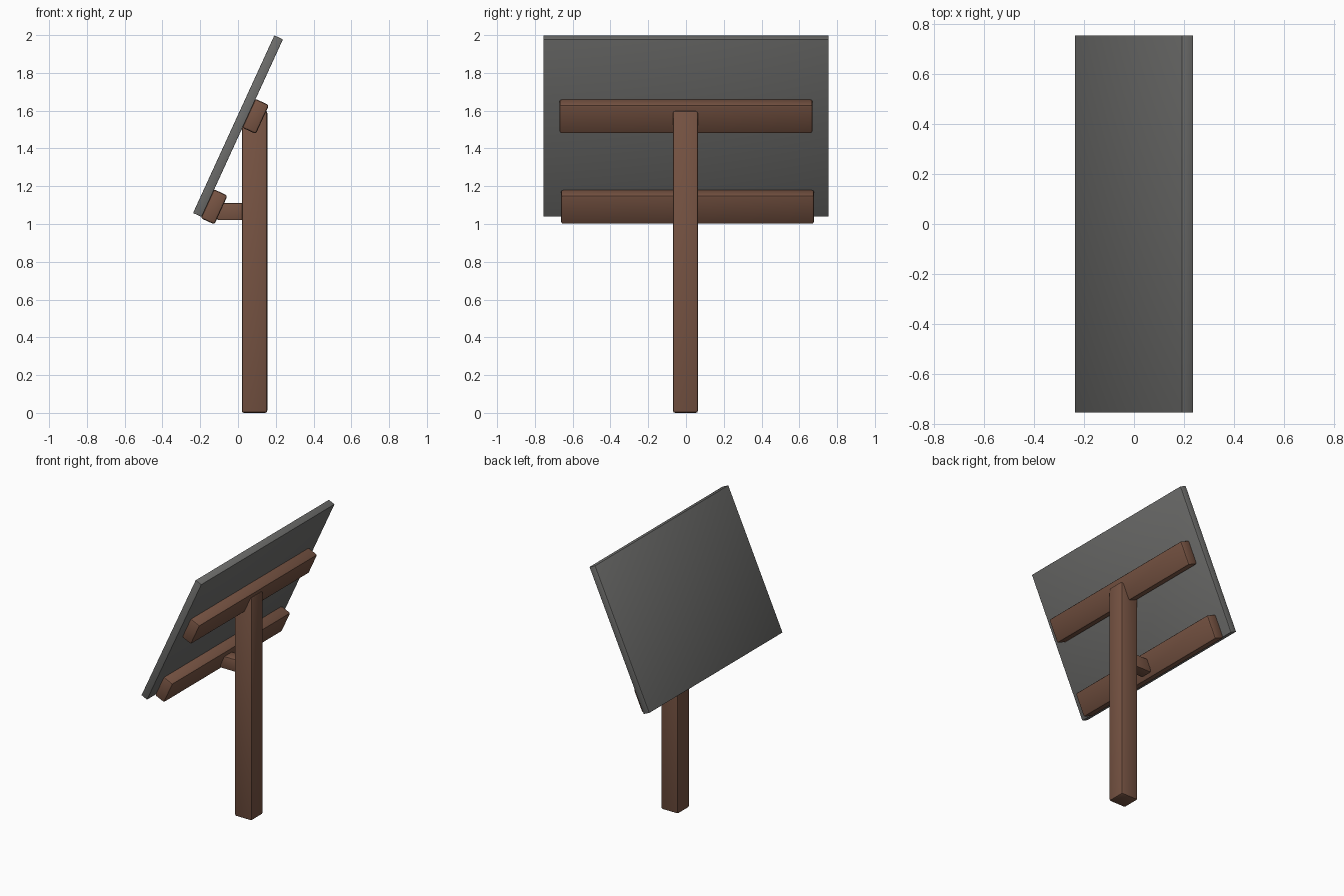
import bpy, math
from mathutils import Vector

if "Cube" in bpy.data.objects:
    bpy.data.objects.remove(bpy.data.objects["Cube"])

TILT = math.radians(24.6)
CENTRE = Vector((0, 0, 1.518))
ALONG = Vector((math.sin(TILT), 0, math.cos(TILT)))    # up the board
NORMAL = Vector((math.cos(TILT), 0, -math.sin(TILT)))  # out of its back


def material(name, colour):
    m = bpy.data.materials.new(name)
    m.diffuse_color = (*colour, 1)
    m.use_nodes = True
    m.node_tree.nodes["Principled BSDF"].inputs["Base Color"].default_value = m.diffuse_color
    return m


wood = material("brown wood", (0.185, 0.088, 0.056))
grey = material("grey board", (0.155, 0.155, 0.15))


def box(name, loc, size, mat, tilt=0, bevel=0.012):
    bpy.ops.mesh.primitive_cube_add(size=1, location=loc)
    o = bpy.context.object
    o.name = name
    o.scale = size
    bpy.ops.object.transform_apply(location=False, rotation=False, scale=True)
    o.rotation_euler = (0, tilt, 0)
    o.data.materials.append(mat)
    b = o.modifiers.new("soft edges", 'BEVEL')
    b.width = bevel
    b.segments = 2
    bpy.ops.object.modifier_apply(modifier=b.name)
    bpy.ops.object.shade_smooth_by_angle(angle=math.radians(35))
    return o


# Upright post
box("post", (0.0875, -0.003, 0.8), (0.135, 0.133, 1.6), wood)

# Short strut from post to the lower rail
box("strut", (-0.03, -0.003, 1.065), (0.16, 0.09, 0.09), wood, bevel=0.008)

# Tilted board
box("board", CENTRE, (0.05, 1.51, 1.034), grey, TILT, 0.003)

# Two rails across the back of the board
for name, up, y in (("upper_rail", 0.086, 0.0), ("lower_rail", -0.441, 0.008)):
    loc = CENTRE + ALONG * up + NORMAL * 0.063 + Vector((0, y, 0))
    box(name, loc, (0.08, 1.34, 0.168), wood, TILT)
